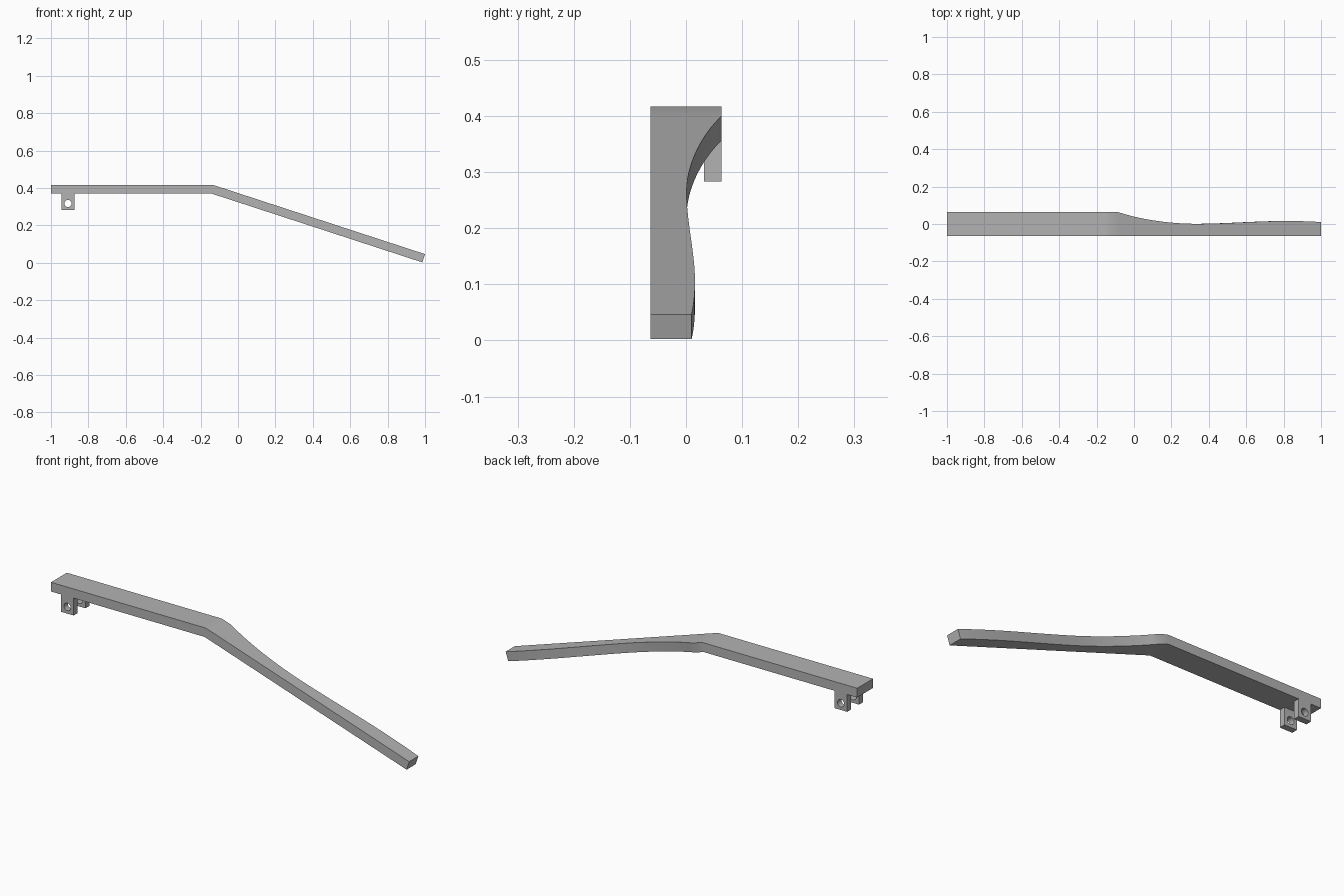
import bpy, bmesh, math
from mathutils import Vector
from mathutils.geometry import interpolate_bezier

if "Cube" in bpy.data.objects:
    bpy.data.objects.remove(bpy.data.objects["Cube"], do_unlink=True)

GREY = (0.45, 0.45, 0.45, 1)
metal = bpy.data.materials.new("grey metal")
metal.use_nodes = True
metal.diffuse_color = GREY
metal.node_tree.nodes["Principled BSDF"].inputs["Base Color"].default_value = GREY

HALF = 0.063      # half width
THICK = 0.0465    # bar thickness
TOP = 0.417
BEND = -0.135     # where the bar turns down
ANGLE = math.atan(0.3265)


def finish(bm, name):
    bmesh.ops.recalc_face_normals(bm, faces=bm.faces)
    mesh = bpy.data.meshes.new(name)
    bm.to_mesh(mesh)
    bm.free()
    mesh.materials.append(metal)
    obj = bpy.data.objects.new(name, mesh)
    bpy.context.collection.objects.link(obj)
    return obj


def smooth(obj):
    bpy.ops.object.select_all(action='DESELECT')
    obj.select_set(True)
    bpy.context.view_layer.objects.active = obj
    bpy.ops.object.shade_smooth_by_angle(angle=math.radians(30))


# Waisted back edge of the sloping arm, as (x, y) bezier segments
waist = [((-0.083, HALF), (0.04, 0.022), (0.2, 0.001), (0.33, 0.001)),
         ((0.33, 0.001), (0.5, 0.001), (0.66, 0.016), (0.82, 0.016)),
         ((0.82, 0.016), (0.9, 0.016), (0.96, 0.013), (1, 0.01))]
edge = []
for segment in waist:
    points = interpolate_bezier(*[Vector(p) for p in segment], 12)
    edge += points[1:] if edge else points

# Stations along the bar: top x, tilt of the section, back y
stations = [(-1, 0, HALF), (BEND - 0.02, 0, HALF), (BEND, ANGLE / 2, HALF)]
stations += [(p.x, ANGLE, p.y) for p in edge]

# Bar: rectangular sections joined into one solid
bm = bmesh.new()
rings = []
for x, tilt, back in stations:
    z = TOP - max(0, x - BEND) * math.tan(ANGLE)
    depth = THICK / math.cos(ANGLE / 2) if x == BEND else THICK
    low_x, low_z = x - depth * math.sin(tilt), z - depth * math.cos(tilt)
    rings.append([bm.verts.new(co) for co in (
        (x, -HALF, z), (x, back, z), (low_x, back, low_z), (low_x, -HALF, low_z))])
for a, b in zip(rings, rings[1:]):
    for i in range(4):
        j = (i + 1) % 4
        bm.faces.new((a[i], a[j], b[j], b[i]))
bm.faces.new(rings[0])
bm.faces.new(rings[-1])
smooth(finish(bm, "lever_bar"))

# Cutter for the pivot holes
bpy.ops.mesh.primitive_cylinder_add(vertices=32, radius=0.019, depth=0.3,
                                    location=(-0.909, 0, 0.317),
                                    rotation=(math.pi / 2, 0, 0))
cutter = bpy.context.object

# Pair of pivot lugs under the straight end
for side, name in ((-1, "front_pivot_lug"), (1, "back_pivot_lug")):
    bm = bmesh.new()
    bmesh.ops.create_cube(bm, size=1)
    bottom, top = 0.283, TOP - THICK + 0.001
    bmesh.ops.scale(bm, vec=(0.07, 0.031, top - bottom), verts=bm.verts)
    bmesh.ops.translate(bm, vec=(-0.909, side * 0.0475, (top + bottom) / 2), verts=bm.verts)
    lug = finish(bm, name)
    cut = lug.modifiers.new("pivot hole", 'BOOLEAN')
    cut.operation = 'DIFFERENCE'
    cut.solver = 'EXACT'
    cut.object = cutter
    bpy.context.view_layer.objects.active = lug
    bpy.ops.object.modifier_apply(modifier=cut.name)
    smooth(lug)

bpy.data.objects.remove(cutter, do_unlink=True)
